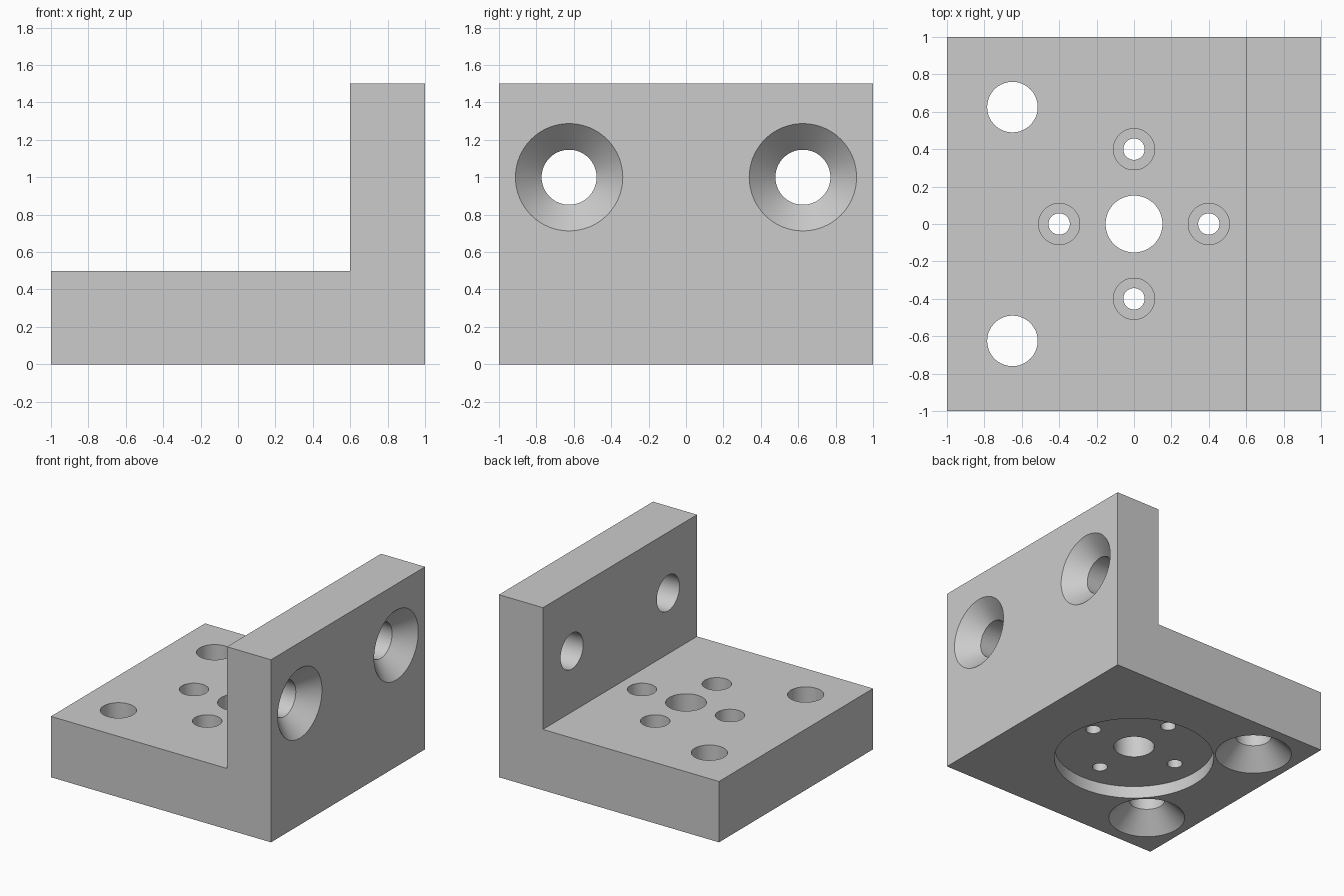
import bpy, bmesh, math
from mathutils import Matrix, Vector

cube = bpy.data.objects.get("Cube")
if cube:
    bpy.data.objects.remove(cube, do_unlink=True)

SEGMENTS = 64
BASE_TOP, HEIGHT, WALL_X = 0.5, 1.5, 0.6

grey = bpy.data.materials.new("plain_grey")
grey.use_nodes = True
colour = (0.6, 0.6, 0.6, 1)
grey.diffuse_color = colour
grey.node_tree.nodes["Principled BSDF"].inputs["Base Color"].default_value = colour


def add_object(name, bm):
    bmesh.ops.recalc_face_normals(bm, faces=bm.faces)
    mesh = bpy.data.meshes.new(name)
    bm.to_mesh(mesh)
    bm.free()
    mesh.materials.append(grey)
    obj = bpy.data.objects.new(name, mesh)
    bpy.context.collection.objects.link(obj)
    return obj


def extruded_profile(name, points, y0, y1):
    bm = bmesh.new()
    face = bm.faces.new([bm.verts.new((x, y0, z)) for x, z in points])
    result = bmesh.ops.extrude_face_region(bm, geom=[face])
    moved = [v for v in result["geom"] if isinstance(v, bmesh.types.BMVert)]
    bmesh.ops.translate(bm, verts=moved, vec=(0, y1 - y0, 0))
    return add_object(name, bm)


def round_cutter(name, profile, location, axis=(0, 0, 1)):
    """Solid of revolution from (radius, distance along axis) pairs."""
    bm = bmesh.new()
    rings = []
    for radius, depth in profile:
        angles = [math.tau * i / SEGMENTS for i in range(SEGMENTS)]
        rings.append([bm.verts.new((radius * math.cos(a), radius * math.sin(a), depth))
                      for a in angles])
    for low, high in zip(rings, rings[1:]):
        for i in range(SEGMENTS):
            j = (i + 1) % SEGMENTS
            bm.faces.new((low[i], low[j], high[j], high[i]))
    bm.faces.new(rings[0])
    bm.faces.new(rings[-1])
    turn = Vector((0, 0, 1)).rotation_difference(Vector(axis)).to_matrix().to_4x4()
    bm.transform(Matrix.Translation(location) @ turn)
    obj = add_object(name, bm)
    obj.hide_render = True
    return obj


def countersink(rim, hole, depth):
    return [(rim, -0.1), (rim, 0), (hole, depth), (hole, 0.7)]


# L-shaped body
bracket = extruded_profile("angle_bracket", [
    (-1, 0), (1, 0), (1, HEIGHT), (WALL_X, HEIGHT), (WALL_X, BASE_TOP), (-1, BASE_TOP)], -1, 1)

# Round pocket underneath and central bore
cutters = [
    round_cutter("pocket_cutter", [(0.6, -0.1), (0.6, 0.1)], (0, 0, 0)),
    round_cutter("centre_bore_cutter", [(0.152, -0.2), (0.152, 0.7)], (0, 0, 0)),
]

# Four counterbored screw holes around the centre, cut from the top
for i in range(4):
    a = i * math.pi / 2
    cutters.append(round_cutter(
        "screw_hole_cutter", [(0.057, -0.2), (0.057, 0.25), (0.11, 0.25), (0.11, 0.7)],
        (0.4 * math.cos(a), 0.4 * math.sin(a), 0)))

# Countersunk mounting holes in the base (from below) and wall (from outside)
for side in (-1, 1):
    y = 0.625 * side
    cutters.append(round_cutter("base_mount_cutter", countersink(0.286, 0.135, 0.151),
                                (-0.65, y, 0)))
    cutters.append(round_cutter("wall_mount_cutter", countersink(0.287, 0.147, 0.14),
                                (1, y, 1), (-1, 0, 0)))

# Cut all holes, then bake the result and remove the cutters
for cutter in cutters:
    mod = bracket.modifiers.new(cutter.name, "BOOLEAN")
    mod.operation = "DIFFERENCE"
    mod.solver = "EXACT"
    mod.object = cutter
bpy.context.view_layer.update()
depsgraph = bpy.context.evaluated_depsgraph_get()
baked = bpy.data.meshes.new_from_object(bracket.evaluated_get(depsgraph))
bracket.modifiers.clear()
bracket.data = baked
for cutter in cutters:
    bpy.data.objects.remove(cutter, do_unlink=True)

# Smooth hole walls, crisp edges
bpy.ops.object.select_all(action="DESELECT")
bracket.select_set(True)
bpy.context.view_layer.objects.active = bracket
bpy.ops.object.shade_smooth_by_angle(angle=math.radians(30))
